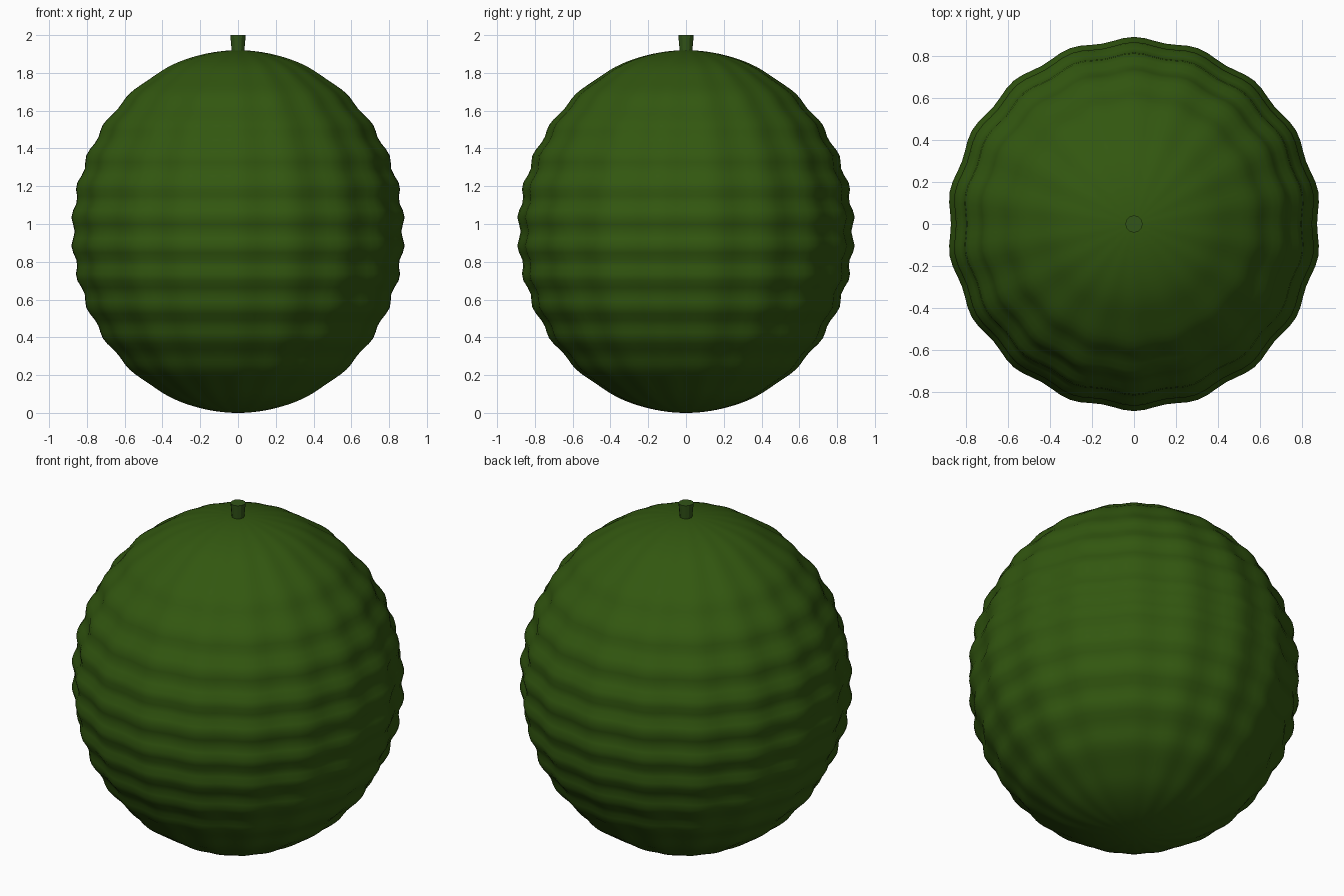
import bpy
import bmesh
from math import sin, cos, pi, atan2

cube = bpy.data.objects.get("Cube")
if cube:
    bpy.data.objects.remove(cube, do_unlink=True)


def make_material(name, rgb):
    mat = bpy.data.materials.new(name)
    mat.use_nodes = True
    colour = (*rgb, 1)
    mat.diffuse_color = colour
    bsdf = mat.node_tree.nodes["Principled BSDF"]
    bsdf.inputs["Base Color"].default_value = colour
    bsdf.inputs["Roughness"].default_value = 0.7
    return mat


def finish(name, bm, mat, angle):
    mesh = bpy.data.meshes.new(name)
    bm.to_mesh(mesh)
    bm.free()
    mesh.materials.append(mat)
    obj = bpy.data.objects.new(name, mesh)
    bpy.context.collection.objects.link(obj)
    bpy.ops.object.select_all(action="DESELECT")
    obj.select_set(True)
    bpy.context.view_layer.objects.active = obj
    bpy.ops.object.shade_smooth_by_angle(angle=angle)
    return obj


rind_green = make_material("rind green", (0.032, 0.095, 0.005))
stem_green = make_material("stem green", (0.032, 0.09, 0.009))

# Fruit body: an upright spheroid rippled by rings and lengthwise ribs
HALF_HEIGHT = 0.96
RADIUS = 0.876
RIBS = 18
RING_SPACING = 0.163
RIB_DEPTH = 0.011
RING_DEPTH = 0.012

bm = bmesh.new()
bmesh.ops.create_uvsphere(bm, u_segments=RIBS * 6, v_segments=80, radius=1)
for v in bm.verts:
    z = v.co.z * HALF_HEIGHT
    around = atan2(v.co.x, v.co.y)
    ripple = RIB_DEPTH * cos(RIBS * around)
    ripple -= RING_DEPTH * cos(2 * pi * z / RING_SPACING)
    v.co.x *= RADIUS * (1 + ripple)
    v.co.y *= RADIUS * (1 + ripple)
    v.co.z = z + HALF_HEIGHT
finish("fruit_body", bm, rind_green, pi)

# Stem: a short stub that flares slightly to a flat cut end
bm = bmesh.new()
bmesh.ops.create_cone(bm, cap_ends=True, segments=12, radius1=0.032,
                      radius2=0.041, depth=0.1)
bmesh.ops.translate(bm, verts=bm.verts, vec=(0, 0, 1.95))
finish("stem", bm, stem_green, pi / 9)
